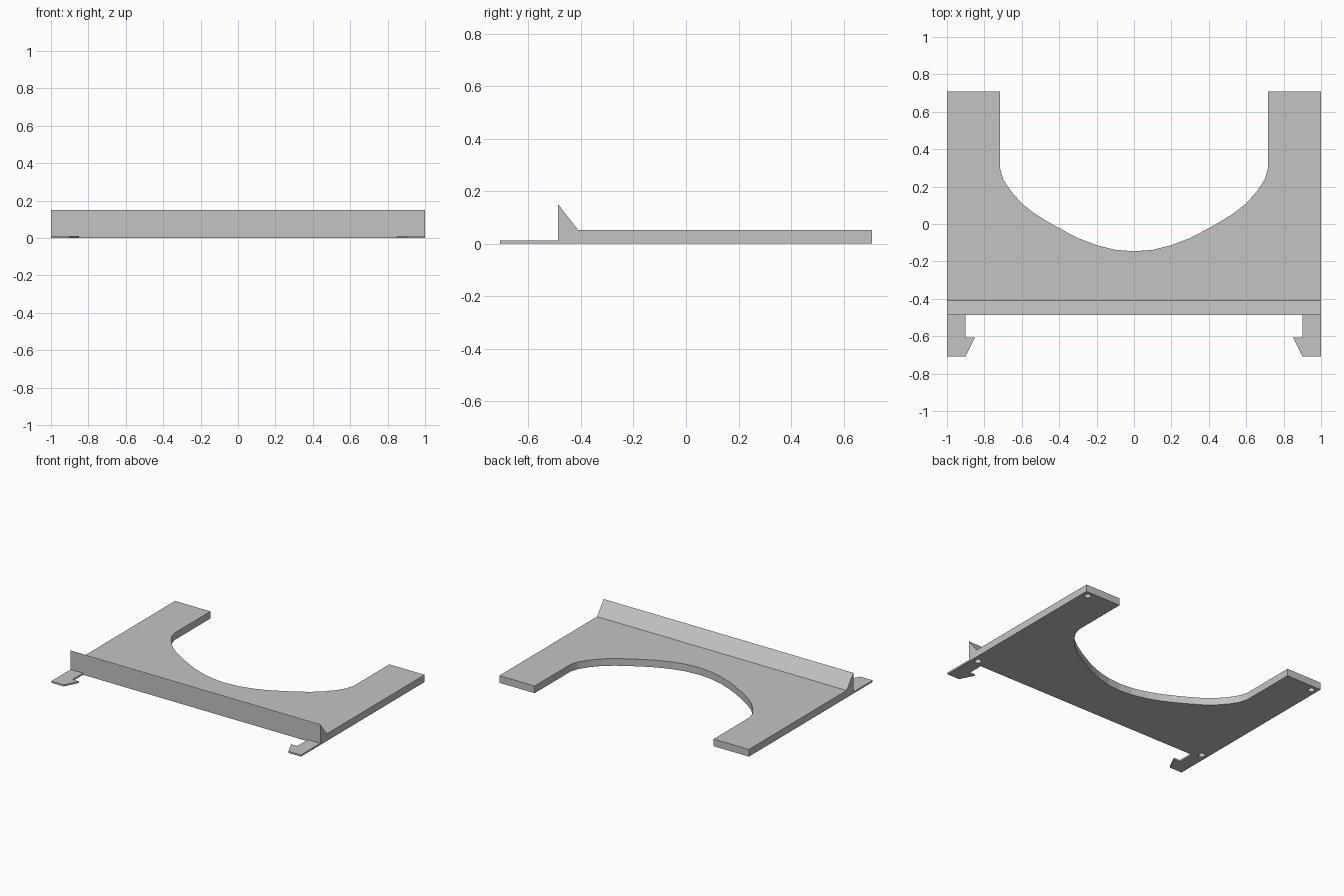
import bpy
import bmesh
from mathutils import Vector

default = bpy.data.objects.get("Cube")
if default:
    bpy.data.objects.remove(default, do_unlink=True)

GREY = (0.55, 0.55, 0.55, 1)
grey = bpy.data.materials.new("plain grey")
grey.use_nodes = True
grey.diffuse_color = GREY
grey.node_tree.nodes["Principled BSDF"].inputs["Base Color"].default_value = GREY

BACK, FRONT, RIDGE_FOOT = 0.708, -0.487, -0.41
THICK, RIDGE_TOP, CLIP_THICK = 0.052, 0.15, 0.012


def prism(outline, height):
    """Extrude a flat outline upward from z = 0."""
    bm = bmesh.new()
    face = bm.faces.new([bm.verts.new((x, y, 0)) for x, y in outline])
    top = bmesh.ops.extrude_face_region(bm, geom=[face])["geom"]
    verts = [v for v in top if isinstance(v, bmesh.types.BMVert)]
    bmesh.ops.translate(bm, verts=verts, vec=(0, 0, height))
    bmesh.ops.recalc_face_normals(bm, faces=bm.faces)
    return bm


def finish(bm, name):
    bmesh.ops.recalc_face_normals(bm, faces=bm.faces)
    mesh = bpy.data.meshes.new(name)
    bm.to_mesh(mesh)
    bm.free()
    mesh.materials.append(grey)
    obj = bpy.data.objects.new(name, mesh)
    bpy.context.collection.objects.link(obj)
    return obj


# Base plate: half outline from the front corner to the middle of the curved cutout
half = [(1, FRONT), (1, BACK), (0.717, BACK), (0.717, 0.30), (0.70, 0.24),
        (0.66, 0.178), (0.60, 0.11), (0.53, 0.055), (0.44, 0.0), (0.36, -0.044),
        (0.29, -0.079), (0.2, -0.113), (0.1, -0.138)]
outline = half + [(0, -0.146)] + [(-x, y) for x, y in reversed(half)]
bm = prism(outline, THICK)

# Front ridge: cut a strip along the front and lift its front edge
bmesh.ops.bisect_plane(bm, geom=bm.verts[:] + bm.edges[:] + bm.faces[:],
                       plane_co=(0, RIDGE_FOOT, 0), plane_no=(0, 1, 0))
for v in bm.verts:
    if v.co.y < FRONT + 0.001 and v.co.z > 0.01:
        v.co.z = RIDGE_TOP
plate = finish(bm, "base_plate")

# Shallow round sockets in the underside corners
bm = bmesh.new()
for x in (-0.955, 0.955):
    for y in (-0.45, 0.665):
        made = bmesh.ops.create_cone(bm, cap_ends=True, segments=20,
                                     radius1=0.022, radius2=0.022, depth=0.06)
        bmesh.ops.translate(bm, verts=made["verts"], vec=Vector((x, y, 0)))
cutter = finish(bm, "socket_cutter")
cutter.hide_render = True
cut = plate.modifiers.new("sockets", "BOOLEAN")
cut.operation = "DIFFERENCE"
cut.solver = "EXACT"
cut.object = cutter
bpy.context.view_layer.objects.active = plate
bpy.ops.object.modifier_apply(modifier=cut.name)
bpy.data.objects.remove(cutter, do_unlink=True)

# Thin hooked clips reaching forward from both front corners
hook = [(1, FRONT), (0.9, FRONT), (0.9, -0.607), (0.85, -0.607),
        (0.9, -BACK), (1, -BACK)]
for side, name in ((1, "left_clip"), (-1, "right_clip")):
    finish(prism([(side * x, y) for x, y in hook], CLIP_THICK), name)
